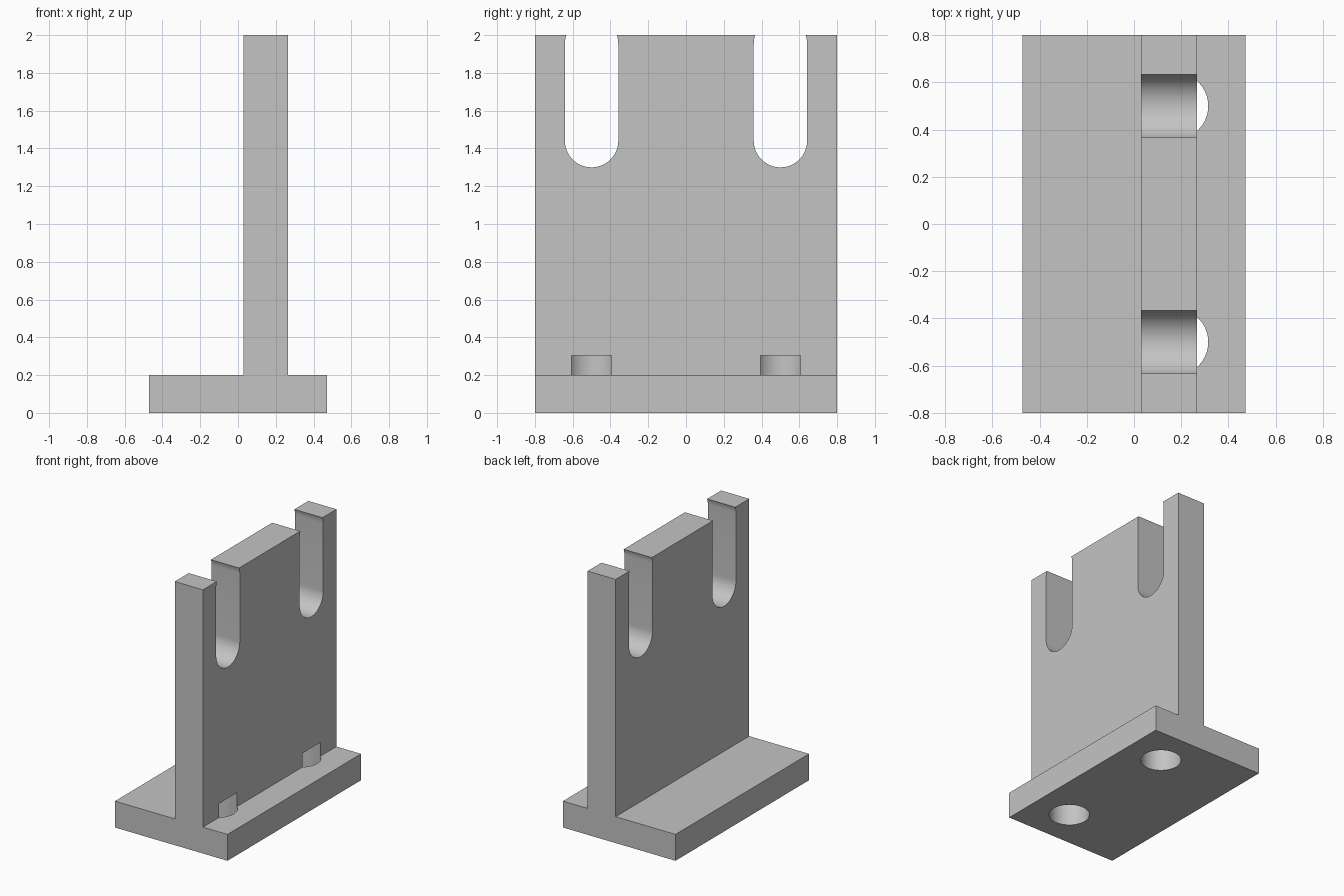
import bpy
import bmesh
import math
from mathutils import Vector

cube = bpy.data.objects.get("Cube")
if cube:
    bpy.data.objects.remove(cube, do_unlink=True)

HALF_X, HALF_Y, HEIGHT = 0.472, 0.8, 2.0
BASE_TOP = 0.2
WALL_X0, WALL_X1 = 0.03, 0.266
RADIUS = 0.1415            # shared by slots and bolt holes
SLOT_LOW, SLOT_HIGH = 1.4415, 1.953
HOLE_X, HOLE_TOP = 0.173, 0.305
OFFSET_Y = 0.5

grey = bpy.data.materials.new("plain grey")
grey.use_nodes = True
colour = (0.55, 0.55, 0.55, 1)
grey.diffuse_color = colour
grey.node_tree.nodes["Principled BSDF"].inputs["Base Color"].default_value = colour


def prism(name, outline, direction):
    """Extrude a closed outline of 3D points along a direction."""
    bm = bmesh.new()
    face = bm.faces.new([bm.verts.new(p) for p in outline])
    result = bmesh.ops.extrude_face_region(bm, geom=[face])
    moved = [g for g in result["geom"] if isinstance(g, bmesh.types.BMVert)]
    bmesh.ops.translate(bm, verts=moved, vec=Vector(direction))
    bmesh.ops.recalc_face_normals(bm, faces=bm.faces)
    mesh = bpy.data.meshes.new(name)
    bm.to_mesh(mesh)
    bm.free()
    mesh.materials.append(grey)
    obj = bpy.data.objects.new(name, mesh)
    bpy.context.collection.objects.link(obj)
    return obj


def arc(start, steps=32, sweep=math.pi):
    return [(RADIUS * math.cos(start + sweep * i / steps),
             RADIUS * math.sin(start + sweep * i / steps)) for i in range(steps + 1)]


# Inverted T section: foot and upright wall in one piece
section = [(-HALF_X, 0), (HALF_X, 0), (HALF_X, BASE_TOP), (WALL_X1, BASE_TOP),
           (WALL_X1, HEIGHT), (WALL_X0, HEIGHT), (WALL_X0, BASE_TOP), (-HALF_X, BASE_TOP)]
bracket = prism("slotted_bracket", [(x, -HALF_Y, z) for x, z in section],
                (0, 2 * HALF_Y, 0))

cutters = []
for side in (-1, 1):
    y0 = side * OFFSET_Y
    # Round-ended slot, open at the top of the wall
    slot = [(-0.2, y0 + a, SLOT_HIGH + b) for a, b in arc(0)]
    slot += [(-0.2, y0 + a, SLOT_LOW + b) for a, b in arc(math.pi)]
    cutters.append(prism("slot_cutter", slot, (0.7, 0, 0)))
    # Bolt hole through the foot, ending as a pocket in the wall
    circle = arc(0, 64, 2 * math.pi)[:-1]
    hole = [(HOLE_X + a, y0 + b, -0.1) for a, b in circle]
    cutters.append(prism("bolt_hole_cutter", hole, (0, 0, HOLE_TOP + 0.1)))

bpy.ops.object.select_all(action="DESELECT")
bpy.context.view_layer.objects.active = bracket
bracket.select_set(True)
for cutter in cutters:
    cutter.hide_render = True
    mod = bracket.modifiers.new("cut", "BOOLEAN")
    mod.operation = "DIFFERENCE"
    mod.solver = "EXACT"
    mod.object = cutter
    bpy.ops.object.modifier_apply(modifier=mod.name)
    bpy.data.objects.remove(cutter, do_unlink=True)

bpy.ops.object.shade_smooth_by_angle(angle=math.radians(30))
